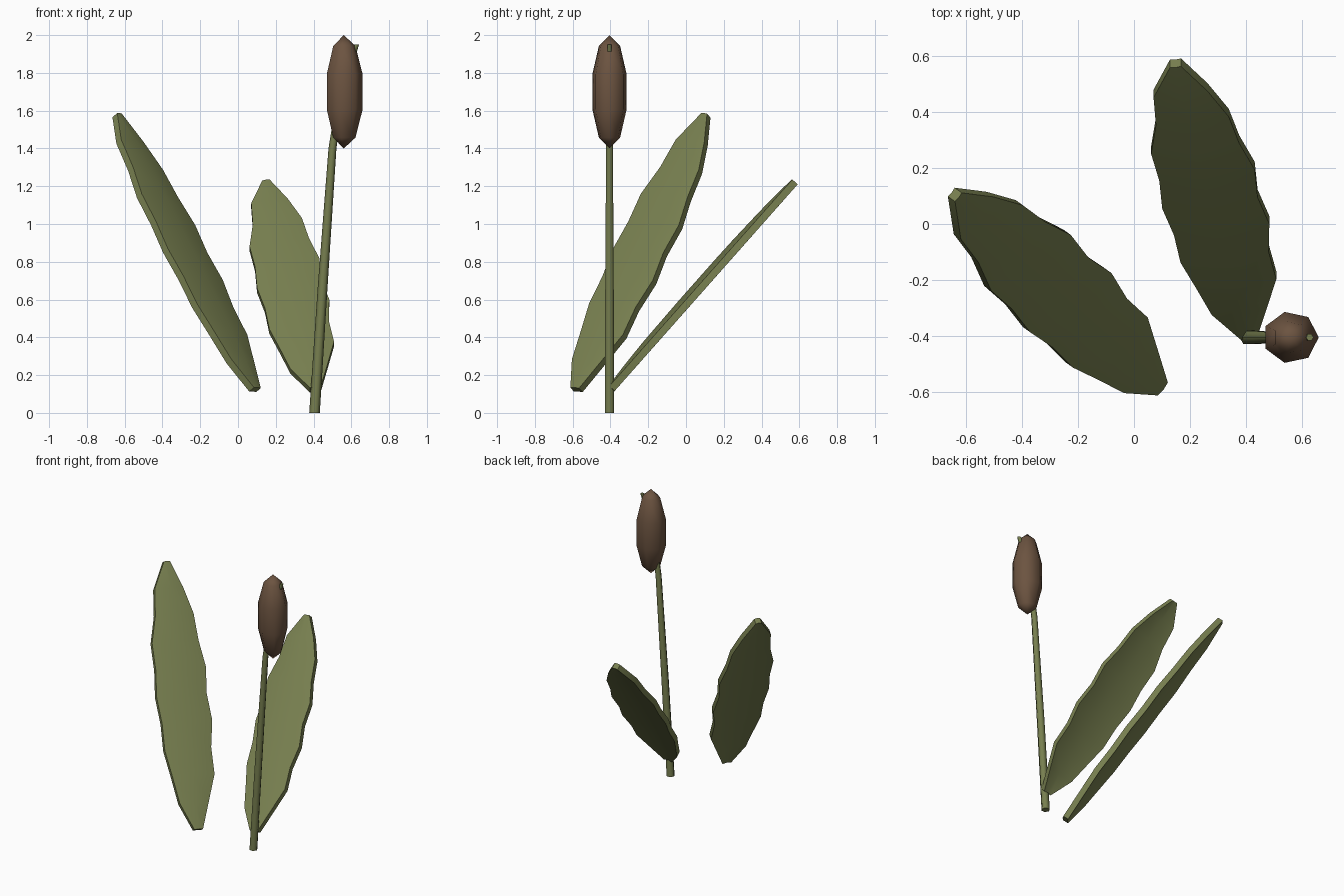
import bpy, bmesh, math
from mathutils import Vector

if "Cube" in bpy.data.objects:
    bpy.data.objects.remove(bpy.data.objects["Cube"])


def material(name, rgb):
    m = bpy.data.materials.new(name)
    m.diffuse_color = (*rgb, 1)
    m.use_nodes = True
    m.node_tree.nodes["Principled BSDF"].inputs["Base Color"].default_value = m.diffuse_color
    return m


green = material("leaf green", (0.185, 0.212, 0.079))
brown = material("seed brown", (0.15, 0.088, 0.052))


def loft(name, rings, mat, angle):
    """Skin closed rings of points, cap both ends, smooth below the angle."""
    bm = bmesh.new()
    loops = [[bm.verts.new(p) for p in ring] for ring in rings]
    n = len(loops[0])
    for a, b in zip(loops, loops[1:]):
        for i in range(n):
            j = (i + 1) % n
            bm.faces.new((a[i], a[j], b[j], b[i]))
    bm.faces.new(loops[0])
    bm.faces.new(loops[-1])
    bmesh.ops.recalc_face_normals(bm, faces=bm.faces)
    return finish(name, bm, mat, angle)


def finish(name, bm, mat, angle):
    me = bpy.data.meshes.new(name)
    bm.to_mesh(me)
    bm.free()
    me.materials.append(mat)
    ob = bpy.data.objects.new(name, me)
    bpy.context.collection.objects.link(ob)
    bpy.ops.object.select_all(action='DESELECT')
    ob.select_set(True)
    bpy.context.view_layer.objects.active = ob
    bpy.ops.object.shade_smooth_by_angle(angle=math.radians(angle))
    return ob


# Leaf half widths from base to tip
HALF = [0.03, 0.10, 0.145, 0.16, 0.173, 0.173, 0.173, 0.16, 0.132, 0.098, 0.02]


def leaf(name, base, tip, normal, scale):
    """Thick blade with a low middle ridge and a wavy outline."""
    base, tip = Vector(base), Vector(tip)
    axis = (tip - base).normalized()
    n = Vector(normal)
    n = (n - axis * n.dot(axis)).normalized()
    w = axis.cross(n).normalized()
    thick = 0.038
    rings = []
    for i, h in enumerate(HALF):
        t = i / (len(HALF) - 1)
        sway = 0 if i in (0, len(HALF) - 1) else 0.008 * (-1) ** i
        h *= scale
        c = base.lerp(tip, t) - n * thick / 2
        ridge = n * (0.025 * h / 0.17)
        left, mid, right = c + w * (sway - h), c + ridge, c + w * (sway + h)
        up = n * thick
        rings.append([left, mid, right, right + up, mid + up, left + up])
    return loft(name, rings, green, 35)


leaf("back_leaf", (0.41, -0.395, 0.125), (0.148, 0.575, 1.22), (0, -0.75, 0.66), 1.0)
leaf("side_leaf", (0.09, -0.58, 0.122), (-0.64, 0.105, 1.575), (0.67, -0.48, 0.56), 0.98)

# Tapered stem, bending inside the seed head so its end pokes out
path = [(0.405, 0.0, 0.028), (0.447, 0.65, 0.026), (0.50, 1.4, 0.021),
        (0.545, 1.7, 0.017), (0.628, 1.95, 0.013)]
SIDES = 6
rings = []
for x, z, r in path:
    rings.append([Vector((x + r * math.cos(2 * math.pi * k / SIDES),
                          -0.405 + r * math.sin(2 * math.pi * k / SIDES), z))
                  for k in range(SIDES)])
loft("stem", rings, green, 65)

# Seven-sided seed head
bm = bmesh.new()
bmesh.ops.create_uvsphere(bm, u_segments=7, v_segments=5, radius=1)
far = max(bm.verts, key=lambda v: math.hypot(v.co.x, v.co.y)).co
turn = -math.atan2(far.y, far.x)
for v in bm.verts:
    r, a = math.hypot(v.co.x, v.co.y), math.atan2(v.co.y, v.co.x) + turn
    v.co = Vector((0.56 + 0.105 * r * math.cos(a),
                   -0.405 + 0.098 * r * math.sin(a), 1.70 + 0.30 * v.co.z))
finish("seed_head", bm, brown, 180)
